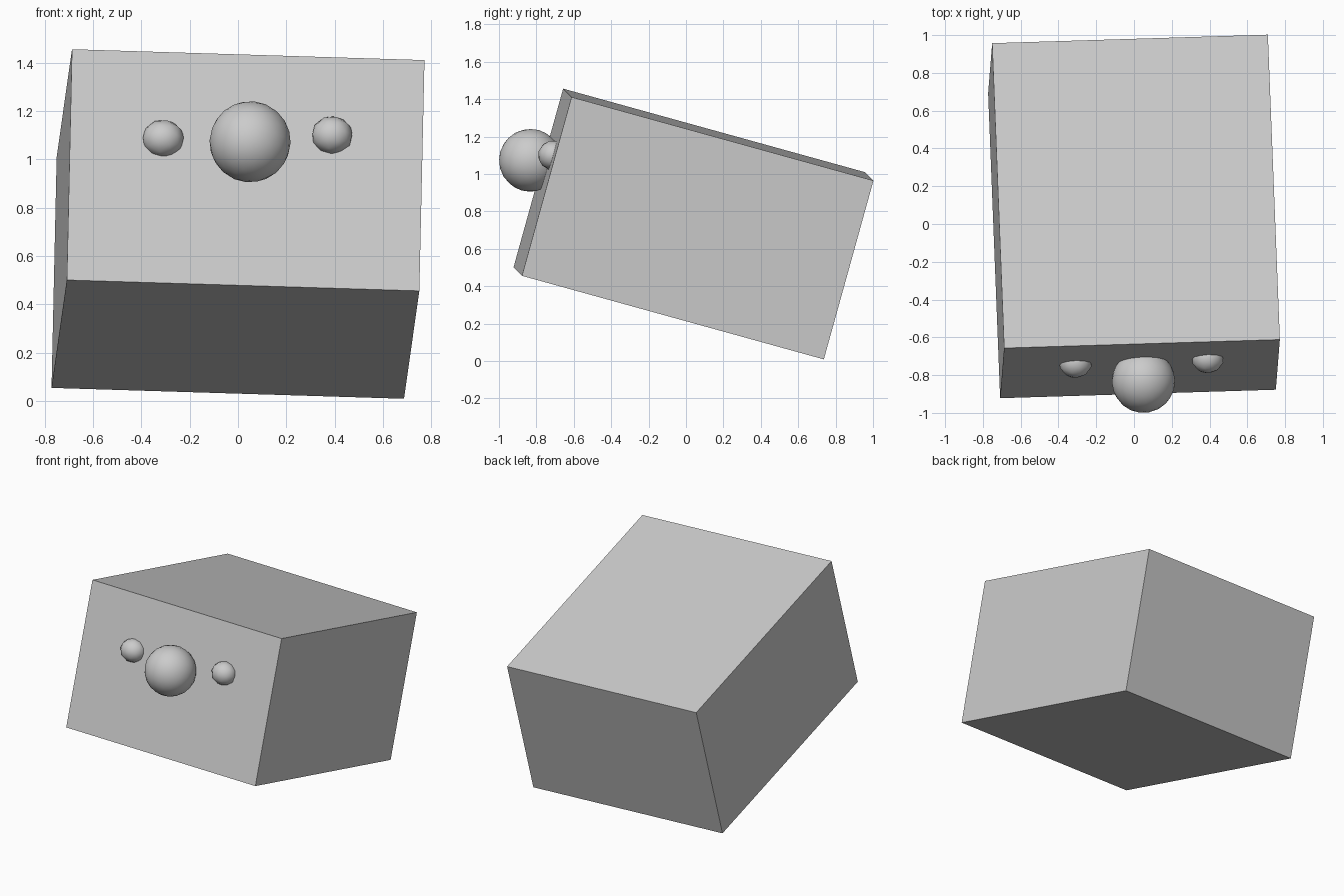
import bpy
from mathutils import Matrix, Vector

if "Cube" in bpy.data.objects:
    bpy.data.objects.remove(bpy.data.objects["Cube"])

# Tilted frame: width, depth and height directions of the block
width = Vector((1.46, 0.045, -0.045)).normalized()
height = Vector((0.02, 0.265, 0.955))
height = (height - width * height.dot(width)).normalized()
depth = height.cross(width)
tilt = Matrix((width, depth, height)).transposed().to_4x4()

# Main block
bpy.ops.mesh.primitive_cube_add(size=1)
block = bpy.context.object
block.name = "block"
block.matrix_world = (Matrix.Translation((0, 0.04, 0.7325)) @ tilt
                      @ Matrix.Diagonal((1.461, 1.676, 0.992, 1)))


def knob(name, centre, radii):
    """Low-poly round knob with smooth shading."""
    bpy.ops.mesh.primitive_ico_sphere_add(subdivisions=3 if radii[0] > 0.1 else 2, radius=1)
    ob = bpy.context.object
    ob.name = name
    ob.matrix_world = Matrix.Translation(centre) @ tilt @ Matrix.Diagonal((*radii, 1))
    bpy.ops.object.shade_smooth_by_angle()


# Large knob between two small ones on the front face
knob("large_knob", (0.05, -0.832, 1.073), (0.168, 0.168, 0.168))
knob("left_knob", (-0.31, -0.735, 1.085), (0.088, 0.082, 0.08))
knob("right_knob", (0.39, -0.712, 1.10), (0.086, 0.08, 0.08))
